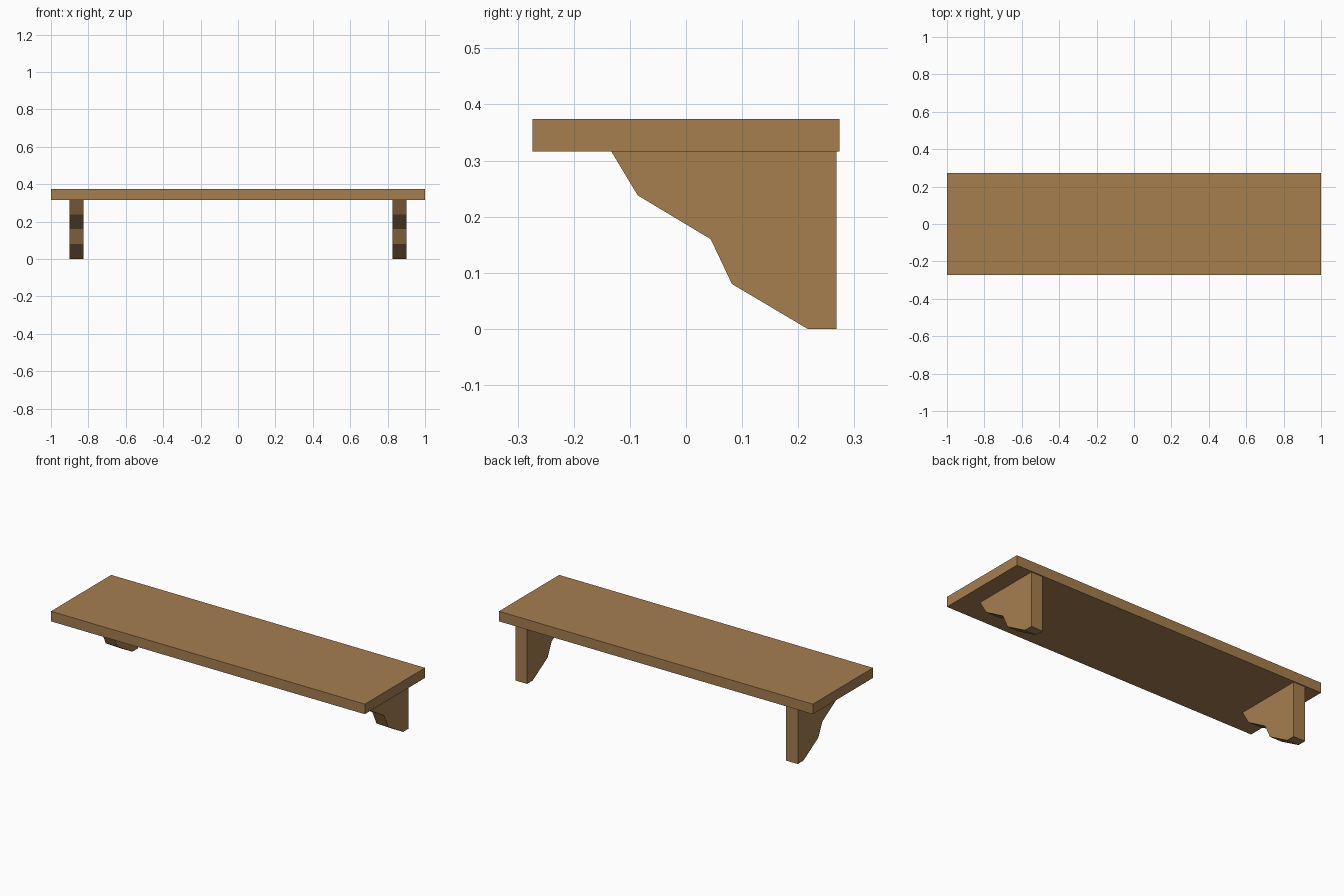
import bpy, bmesh

if "Cube" in bpy.data.objects:
    bpy.data.objects.remove(bpy.data.objects["Cube"])

wood = bpy.data.materials.new("oak_brown")
wood.diffuse_color = (0.38, 0.21, 0.078, 1)
wood.use_nodes = True
wood.node_tree.nodes["Principled BSDF"].inputs["Base Color"].default_value = wood.diffuse_color


def extrude_profile(name, profile, x0, x1):
    """Solid made from a (y, z) side profile extruded along x."""
    bm = bmesh.new()
    face = bm.faces.new([bm.verts.new((x0, y, z)) for y, z in profile])
    ext = bmesh.ops.extrude_face_region(bm, geom=[face])["geom"]
    moved = [v for v in ext if isinstance(v, bmesh.types.BMVert)]
    bmesh.ops.translate(bm, verts=moved, vec=(x1 - x0, 0, 0))
    bmesh.ops.recalc_face_normals(bm, faces=bm.faces)
    mesh = bpy.data.meshes.new(name)
    bm.to_mesh(mesh)
    bm.free()
    mesh.materials.append(wood)
    obj = bpy.data.objects.new(name, mesh)
    bpy.context.collection.objects.link(obj)
    return obj


# Shelf board
D, Z0, Z1 = 0.274, 0.316, 0.374
extrude_profile("shelf_board", [(-D, Z0), (D, Z0), (D, Z1), (-D, Z1)], -1, 1)

# Stepped brackets under each end
bracket = [(0.268, Z0), (-0.133, Z0), (-0.086, 0.238), (0.044, 0.16),
           (0.082, 0.08), (0.217, 0), (0.268, 0)]
for side, x0, x1 in (("left", -0.9, -0.825), ("right", 0.825, 0.9)):
    extrude_profile(side + "_bracket", bracket, x0, x1)
